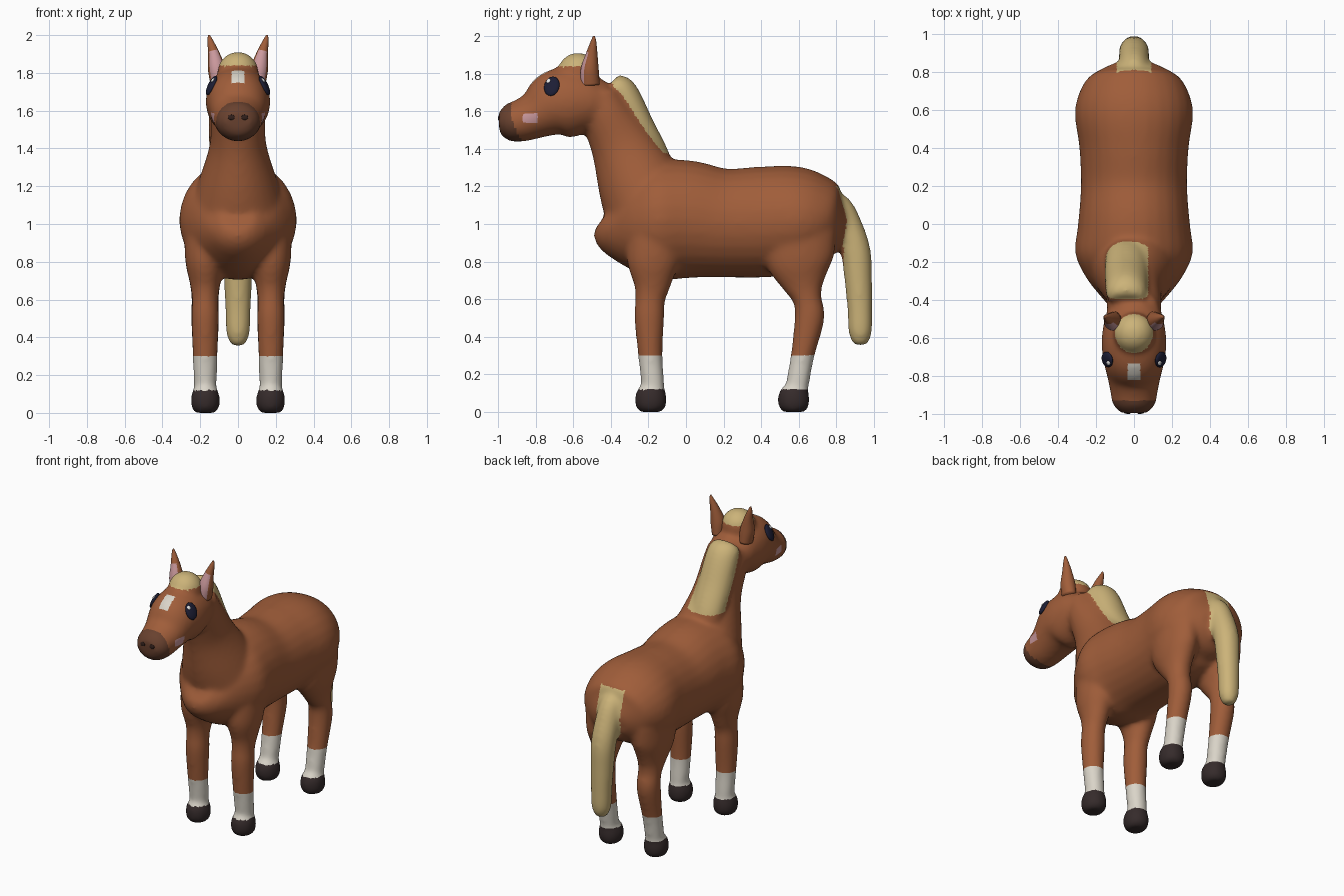
import bpy, bmesh, math
from mathutils import Vector, Matrix
from mathutils.bvhtree import BVHTree

if "Cube" in bpy.data.objects:
    bpy.data.objects.remove(bpy.data.objects["Cube"], do_unlink=True)


def material(name, r, g, b):
    m = bpy.data.materials.new(name)
    m.use_nodes = True
    m.diffuse_color = (r, g, b, 1)
    shader = m.node_tree.nodes["Principled BSDF"]
    shader.inputs["Base Color"].default_value = (r, g, b, 1)
    shader.inputs["Roughness"].default_value = 0.8
    return m


coat = material("chestnut coat", 0.35, 0.11, 0.042)
blond = material("blond hair", 0.60, 0.45, 0.19)
white = material("off white", 0.70, 0.66, 0.58)
hoof_dark = material("dark hoof", 0.036, 0.024, 0.024)
muzzle_brown = material("muzzle brown", 0.14, 0.053, 0.028)
pink = material("soft pink", 0.60, 0.32, 0.34)
eye_navy = material("eye navy", 0.012, 0.013, 0.035)
glint_white = material("glint white", 0.9, 0.9, 0.9)
nostril_dark = material("nostril dark", 0.03, 0.014, 0.011)


def loft(bm, stations, sides=28, steps=5):
    """Smooth closed tube through stations of (x, y, z, half width, half depth)."""
    st = [Vector(s) for s in stations]
    pts = []
    for i in range(len(st) - 1):
        a, b, c, d = st[max(i - 1, 0)], st[i], st[i + 1], st[min(i + 2, len(st) - 1)]
        for k in range(steps):
            t = k / steps
            pts.append(0.5 * (2 * b + (c - a) * t + (2 * a - 5 * b + 4 * c - d) * t * t
                              + (3 * b - a - 3 * c + d) * t ** 3))
    pts.append(st[-1])
    rings = []
    for i, p in enumerate(pts):
        ahead, behind = pts[min(i + 1, len(pts) - 1)], pts[max(i - 1, 0)]
        tangent = (Vector(ahead[:3]) - Vector(behind[:3])).normalized()
        u = (Vector((1, 0, 0)) - tangent * tangent.x).normalized()
        v = tangent.cross(u)
        ring = []
        for k in range(sides):
            ang = math.tau * k / sides
            ring.append(bm.verts.new(Vector(p[:3]) + u * p[3] * math.cos(ang)
                                     + v * p[4] * math.sin(ang)))
        rings.append(ring)
    for r0, r1 in zip(rings, rings[1:]):
        for k in range(sides):
            n = (k + 1) % sides
            bm.faces.new((r0[k], r0[n], r1[n], r1[k]))
    bm.faces.new(rings[0][::-1])
    bm.faces.new(rings[-1])


def spine(bm, stations, x=0):
    """Loft along the middle plane from (y, z, half width, half depth)."""
    loft(bm, [(x, *s) for s in stations])


def add_object(name, bm, mats):
    bmesh.ops.recalc_face_normals(bm, faces=bm.faces)
    mesh = bpy.data.meshes.new(name)
    bm.to_mesh(mesh)
    bm.free()
    for m in mats:
        mesh.materials.append(m)
    for f in mesh.polygons:
        f.use_smooth = True
    ob = bpy.data.objects.new(name, mesh)
    bpy.context.scene.collection.objects.link(ob)
    return ob


bm = bmesh.new()
# Barrel, chest and rump
spine(bm, [(-.42, 1.06, .09, .11), (-.37, 1.03, .18, .20), (-.27, 1.02, .26, .27),
           (-.15, 1.02, .31, .315), (0, 1.025, .295, .315), (.2, 1.005, .28, .29),
           (.4, 1.01, .288, .295), (.58, 1.02, .312, .288), (.7, 1.01, .285, .25),
           (.78, 0.99, .225, .19), (.84, 0.98, .12, .10)])
# Neck
spine(bm, [(-.17, 1.05, .27, .26), (-.25, 1.22, .21, .225), (-.34, 1.42, .15, .17),
           (-.43, 1.60, .145, .135), (-.46, 1.70, .13, .11)])
# Head
spine(bm, [(-.40, 1.69, .10, .08), (-.48, 1.66, .15, .145), (-.6, 1.65, .17, .185),
           (-.7, 1.635, .165, .18), (-.8, 1.58, .142, .128), (-.88, 1.55, .126, .113),
           (-.95, 1.54, .112, .098), (-.995, 1.537, .07, .055)])
# Mane, leaning a little to one side
spine(bm, [(-.40, 1.745, .09, .05), (-.355, 1.70, .11, .095), (-.26, 1.51, .115, .095),
           (-.17, 1.34, .11, .09), (-.13, 1.27, .09, .06)], x=-.04)
# Forelock
bmesh.ops.create_uvsphere(bm, u_segments=24, v_segments=16, radius=.11,
                          matrix=Matrix.Translation((0, -.575, 1.802)))
# Tail
spine(bm, [(.74, 1.12, .05, .05), (.81, 1.09, .073, .073), (.87, .96, .08, .08),
           (.905, .84, .08, .08), (.917, .7, .074, .074), (.925, .55, .068, .067),
           (.927, .42, .062, .062), (.927, .355, .035, .035)])
# Legs with rounded hooves
fore = [(-.16, .95, .11, .15), (-.175, .80, .105, .14), (-.18, .68, .08, .10),
        (-.19, .60, .070, .080), (-.195, .50, .073, .080), (-.19, .30, .066, .065),
        (-.175, .13, .060, .061), (-.18, .06, .05, .05)]
hind = [(.60, .95, .11, .20), (.605, .80, .105, .18), (.625, .68, .08, .115),
        (.645, .60, .073, .077), (.657, .50, .075, .080), (.62, .30, .066, .063),
        (.59, .13, .060, .061), (.58, .06, .05, .05)]
hoof = [(0, .055), (.025, .076), (.07, .081), (.11, .074), (.135, .055)]
for side in (-1, 1):
    for leg, hoof_y in ((fore, -.187), (hind, .573)):
        spine(bm, leg, x=.174 * side)
        spine(bm, [(hoof_y, z, r * .96, r * 1.05) for z, r in hoof], x=.173 * side)

# Fuse the parts into one soft skin
rough = add_object("horse_rough", bm, [])
remesh = rough.modifiers.new("fuse", 'REMESH')
remesh.mode = 'VOXEL'
remesh.voxel_size = 0.014
soften = rough.modifiers.new("soften", 'SMOOTH')
soften.factor = 0.5
soften.iterations = 14
graph = bpy.context.evaluated_depsgraph_get()
skin = bpy.data.meshes.new_from_object(rough.evaluated_get(graph))
bpy.data.objects.remove(rough, do_unlink=True)
skin.name = "horse_body"
body = bpy.data.objects.new("horse_body", skin)
bpy.context.scene.collection.objects.link(body)
skin.materials.clear()
for m in (coat, blond, white, hoof_dark, muzzle_brown, pink):
    skin.materials.append(m)


def region(c):
    """Colour slot of the skin at a point."""
    x, y, z = c
    if z < .12 and y < .8:
        return 3
    if z < .30:
        return 2
    if y > min(.838, .80 + .25 * (1.15 - z)) and abs(x) < .09 and z < 1.2:
        return 1
    if y > -.42 and z > 1.375 and abs(x + .045) < .12 \
            and (y + .27) * .894 + (z - 1.75) * .447 > -.11:
        return 1
    if z > 1.835 and y < -.47 and (c - Vector((0, -.57, 1.86))).length < .115:
        return 1
    if (c - Vector((0, -.955, 1.53))).length < .122:
        return 4
    if abs(x) < .032 and -.82 < y < -.73 and z > 1.67:
        return 2
    if abs(y + .825) < .04 and abs(z - 1.567) < .026:
        return 5
    return 0


for f in skin.polygons:
    f.use_smooth = True
    f.material_index = region(f.center)

# Ears with pink fronts
for side, label in ((1, "left"), (-1, "right")):
    bm = bmesh.new()
    loft(bm, [(.105 * side, -.51, 1.74, .04, .05), (.113 * side, -.512, 1.82, .046, .048),
              (.128 * side, -.502, 1.90, .031, .032), (.147 * side, -.492, 1.97, .015, .015),
              (.154 * side, -.49, 2.0, .005, .005)])
    ear = add_object(label + "_ear", bm, [coat, pink])
    for f in ear.data.polygons:
        if f.normal.y < -.6 and f.center.z < 1.92:
            f.material_index = 1

# Eyes, glints and nostrils seated on the skin
tree = BVHTree.FromPolygons([v.co for v in skin.vertices],
                            [p.vertices[:] for p in skin.polygons])


def button(name, point, size, lift, mat):
    spot, normal, _, _ = tree.find_nearest(Vector(point))
    turn = normal.to_track_quat('Z', 'Y').to_matrix().to_4x4()
    place = Matrix.Translation(spot + normal * lift) @ turn @ Matrix.Diagonal((*size, 1))
    bm = bmesh.new()
    bmesh.ops.create_uvsphere(bm, u_segments=24, v_segments=12, radius=1, matrix=place)
    add_object(name, bm, [mat])


for side, label in ((1, "left"), (-1, "right")):
    button(label + "_eye", (.145 * side, -.715, 1.735), (.042, .057, .016), .002, eye_navy)
    button(label + "_eye_glint", (.135 * side, -.732, 1.762), (.012, .014, .006), .016,
           glint_white)
    button(label + "_nostril", (.036 * side, -1.0, 1.565), (.018, .014, .005), 0,
           nostril_dark)
